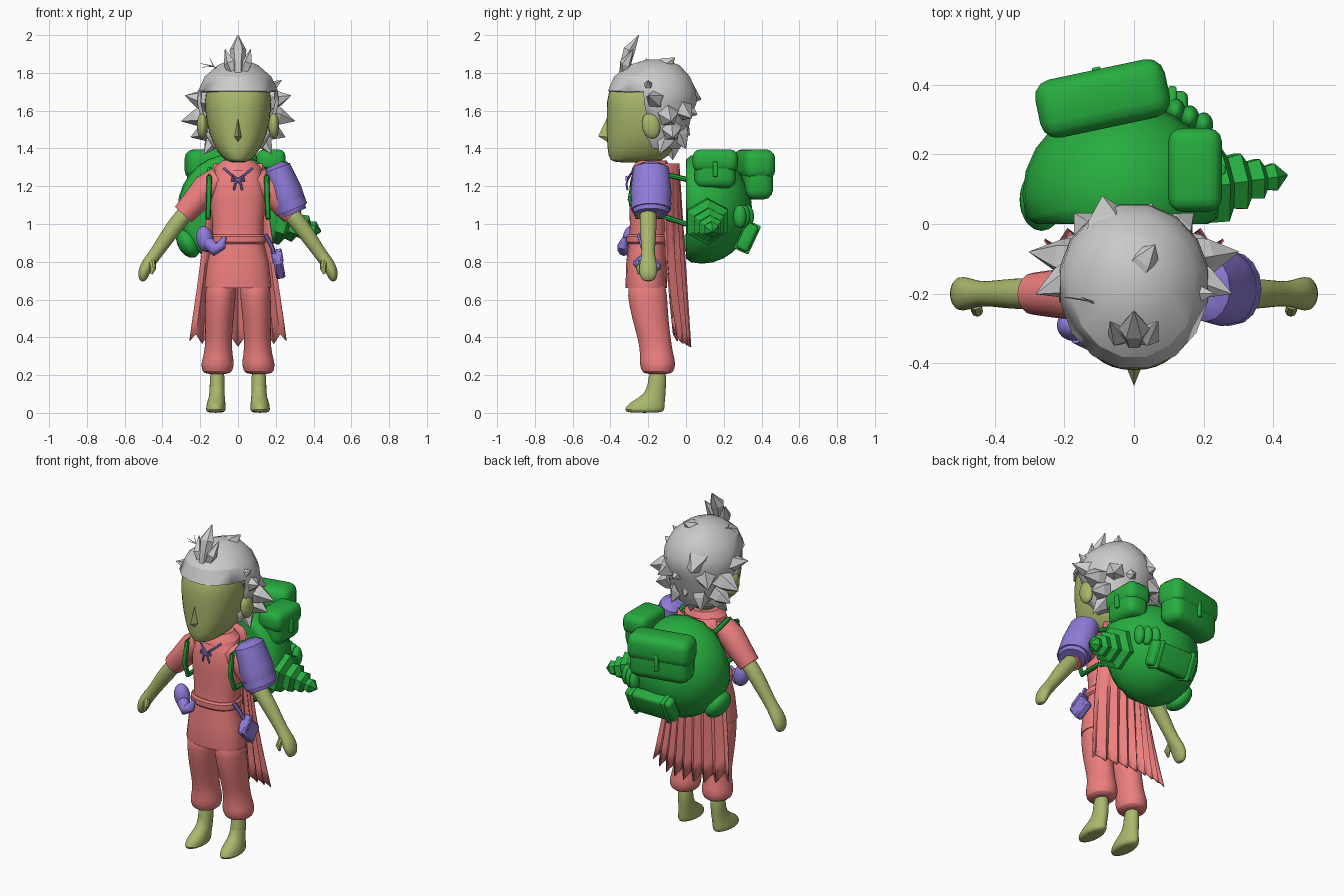
import bpy, bmesh, math
from mathutils import Vector, Matrix, Euler

if "Cube" in bpy.data.objects:
    bpy.data.objects.remove(bpy.data.objects["Cube"])


def mat(name, rgb):
    m = bpy.data.materials.new(name)
    m.diffuse_color = (*rgb, 1)
    m.use_nodes = True
    m.node_tree.nodes["Principled BSDF"].inputs["Base Color"].default_value = m.diffuse_color
    return m


SKIN = mat("skin", (0.40, 0.48, 0.15))
RED = mat("cloth", (0.85, 0.21, 0.21))
GREEN = mat("pack", (0.02, 0.42, 0.05))
PURPLE = mat("accent", (0.28, 0.20, 0.70))


def finish(name, bm, material=None, smooth=40, subsurf=0, recalc=True):
    if recalc:
        bmesh.ops.recalc_face_normals(bm, faces=bm.faces[:])
    me = bpy.data.meshes.new(name)
    bm.to_mesh(me)
    bm.free()
    ob = bpy.data.objects.new(name, me)
    bpy.context.collection.objects.link(ob)
    if material:
        me.materials.append(material)
    if subsurf:
        ob.modifiers.new("Subsurf", "SUBSURF").levels = subsurf
    if smooth:
        bpy.ops.object.select_all(action="DESELECT")
        ob.select_set(True)
        bpy.context.view_layer.objects.active = ob
        bpy.ops.object.shade_smooth_by_angle(angle=math.radians(smooth))
    return ob


def skin_rings(rings, caps=True):
    bm = bmesh.new()
    vs = [[bm.verts.new(p) for p in r] for r in rings]
    n = len(vs[0])
    for a, b in zip(vs, vs[1:]):
        for i in range(n):
            bm.faces.new((a[i], a[(i + 1) % n], b[(i + 1) % n], b[i]))
    if caps:
        bm.faces.new(vs[0][::-1])
        bm.faces.new(vs[-1])
    return bm


def loft(name, rings, material, sides=20, power=2.0, **kw):
    """Horizontal superellipse rings: (cx, cy, z, rx, ry)."""
    def pw(v):
        return math.copysign(abs(v) ** (2 / power), v)
    out = []
    for cx, cy, z, rx, ry in rings:
        ang = [2 * math.pi * (i + 0.5) / sides for i in range(sides)]
        out.append([(cx + rx * pw(math.cos(a)), cy + ry * pw(math.sin(a)), z) for a in ang])
    return finish(name, skin_rings(out), material, **kw)


def tube(name, pts, radii, material=None, sides=12, **kw):
    """Tube along points; a radius may be (across, along_y)."""
    pts = [Vector(p) for p in pts]
    out = []
    for i, p in enumerate(pts):
        t = (pts[min(i + 1, len(pts) - 1)] - pts[max(i - 1, 0)]).normalized()
        ref = Vector((0, 1, 0)) if abs(t.y) < 0.9 else Vector((0, 0, 1))
        s = (ref - t * ref.dot(t)).normalized()
        n = t.cross(s)
        r = radii[i] if isinstance(radii, (list, tuple)) else radii
        ra, rb = r if isinstance(r, tuple) else (r, r)
        out.append([p + n * ra * math.cos(2 * math.pi * k / sides)
                    + s * rb * math.sin(2 * math.pi * k / sides) for k in range(sides)])
    return finish(name, skin_rings(out), material, **kw)


def ball(name, c, r, material, rot=(0, 0, 0), **kw):
    bm = bmesh.new()
    bmesh.ops.create_uvsphere(bm, u_segments=24, v_segments=14, radius=1)
    bmesh.ops.transform(bm, verts=bm.verts, matrix=Matrix.LocRotScale(Vector(c), Euler(rot), Vector(r)))
    return finish(name, bm, material, **kw)


def box(name, c, size, material, rot=(0, 0, 0), bevel=0.03, segments=3):
    bm = bmesh.new()
    bmesh.ops.create_cube(bm, size=1)
    bmesh.ops.scale(bm, vec=size, verts=bm.verts)
    bmesh.ops.bevel(bm, geom=bm.edges[:], offset=bevel, segments=segments, profile=0.5, affect="EDGES")
    bmesh.ops.transform(bm, verts=bm.verts, matrix=Matrix.LocRotScale(Vector(c), Euler(rot), None))
    return finish(name, bm, material)


def spike(name, base, tip, w, flat=1.0):
    b, t = Vector(base), Vector(tip)
    return tube(name, [b, b.lerp(t, 0.4), t], [(w, w * flat), (w * 0.8, w * 0.8 * flat), 0.002],
                sides=5, smooth=0)


# Head, nose, neck, ears
loft("head", [(0, -.27, 1.325, .03, .10), (0, -.265, 1.335, .07, .14), (0, -.24, 1.385, .115, .178),
              (0, -.215, 1.48, .158, .207), (0, -.205, 1.6, .178, .218), (0, -.205, 1.7, .18, .215),
              (0, -.2, 1.79, .13, .16), (0, -.2, 1.82, .06, .08)], SKIN, power=2.3, subsurf=1)
bm = bmesh.new()
v = [bm.verts.new(p) for p in [(0, -.41, 1.58), (-.024, -.405, 1.46), (0, -.465, 1.465), (.024, -.405, 1.46), (0, -.40, 1.425)]]
for f in [(0, 1, 2), (0, 2, 3), (1, 4, 2), (2, 4, 3), (0, 3, 4, 1)]:
    bm.faces.new([v[i] for i in f])
finish("nose", bm, SKIN, smooth=0)
loft("neck", [(0, -.19, z, .055, .06) for z in (1.22, 1.37)], SKIN)
for s in (-1, 1):
    ball("ear", (s * .19, -.185, 1.52), (.028, .048, .07), SKIN, rot=(.2, 0, 0))

# Hair cap, open at the face
rings = [(0, -.13, 1.40, .13, .10), (0, -.14, 1.48, .18, .15), (0, -.17, 1.58, .205, .205), (0, -.175, 1.64, .22, .235),
         (0, -.18, 1.705, .215, .238), (0, -.18, 1.78, .18, .205), (0, -.17, 1.84, .11, .14), (0, -.16, 1.87, .04, .05)]
cap = loft("hair_cap", rings, None, sides=16, smooth=25)
bm = bmesh.new()
bm.from_mesh(cap.data)
gone = [f for f in bm.faces if f.calc_center_median().z < 1.70 and f.calc_center_median().y < -.19]
bmesh.ops.delete(bm, geom=gone, context="FACES")
bm.to_mesh(cap.data)
bm.free()
sol = cap.modifiers.new("Solidify", "SOLIDIFY")
sol.thickness, sol.offset = 0.02, -1

# Hair spikes at the sides and back
for s in (-1, 1):
    for base, tip, w in [((.16, -.15, 1.65), (.28, -.2, 1.68), .06), ((.16, -.10, 1.58), (.30, -.08, 1.545), .065),
                         ((.15, -.08, 1.50), (.25, -.07, 1.46), .06), ((.12, -.10, 1.46), (.18, -.14, 1.37), .05),
                         ((.10, -.04, 1.62), (.17, .03, 1.56), .07), ((.07, -.05, 1.50), (.10, 0, 1.40), .06)]:
        spike("hair_spike", (s * base[0], *base[1:]), (s * tip[0], *tip[1:]), w)
for base, tip, w in [((-.06, -.04, 1.70), (-.09, .08, 1.66), .09), ((.03, -.04, 1.62), (.05, .06, 1.58), .08),
                     ((0, -.06, 1.54), (0, .02, 1.47), .08), ((0, -.08, 1.44), (.02, -.07, 1.34), .06),
                     ((.17, -.2, 1.72), (.23, -.20, 1.76), .03), ((.02, -.12, 1.83), (.06, -.06, 1.88), .05)]:
    spike("hair_spike", base, tip, w)

# Topknot and stray strands
tube("topknot", [(0, -.33, 1.79), (0, -.32, 1.85), (0, -.30, 1.92), (0, -.25, 2.0)],
     [.03, .032, (.045, .036), .002], sides=6, smooth=0)
for s in (-1, 1):
    tube("topknot_side", [(s * .02, -.32, 1.79), (s * .045, -.32, 1.85), (s * .068, -.28, 1.925)],
         [.025, .032, .002], sides=5, smooth=0)
for dx, dz in ((-.20, 1.85), (-.19, 1.83), (-.15, 1.88)):
    tube("stray_strand", [(-.08, -.24, 1.80), (-.13, -.22, 1.835), (dx, -.21, dz)], [.004, .003, .001], sides=4)

# Tunic, belt and collar
loft("tunic", [(0, -.21, .66, .176, .11), (0, -.21, .675, .178, .111), (0, -.21, .8, .163, .107), (0, -.205, .91, .135, .098),
               (0, -.2, 1.0, .135, .098), (0, -.2, 1.12, .148, .102), (0, -.2, 1.22, .145, .098),
               (0, -.195, 1.28, .12, .085), (0, -.19, 1.32, .07, .07)], RED, sides=24, power=2.4)
loft("belt", [(0, -.205, .895, .14, .103), (0, -.205, .905, .15, .112), (0, -.205, .935, .15, .112),
              (0, -.205, .945, .14, .103)], RED, sides=24, power=2.4)
loft("collar", [(0, -.19, 1.28, .13, .10), (0, -.185, 1.30, .125, .10), (0, -.18, 1.335, .085, .08)], RED, smooth=25)
for s in (-1, 1):
    tube("collar_string", [(s * .075, -.27, 1.295), (s * .035, -.295, 1.26), (0, -.31, 1.235)], .006, PURPLE, sides=6)
    tube("bow_loop", [(0, -.31, 1.235), (s * .03, -.315, 1.25), (s * .035, -.315, 1.23), (0, -.31, 1.233)], .006, PURPLE, sides=6)
    tube("bow_tail", [(0, -.31, 1.235), (s * .015, -.315, 1.21), (s * .022, -.31, 1.18)], .006, PURPLE, sides=6)

# Limbs, mirrored
for s in (-1, 1):
    loft("trouser_leg", [(s * .11, -.15, .205, .055, .06), (s * .11, -.15, .215, .08, .085), (s * .108, -.15, .26, .09, .098),
                         (s * .105, -.155, .31, .076, .088), (s * .103, -.165, .38, .07, .087), (s * .1, -.19, .5, .076, .097),
                         (s * .092, -.205, .62, .083, .107), (s * .09, -.21, .72, .08, .1)], RED, subsurf=1)
    loft("foot", [(s * .118, -.22, 0, .045, .095), (s * .118, -.22, .015, .054, .108), (s * .116, -.21, .05, .05, .098),
                  (s * .112, -.175, .085, .042, .066), (s * .11, -.152, .13, .039, .046), (s * .11, -.15, .25, .042, .05)],
         SKIN, subsurf=1)
    tube("sleeve", [(s * .10, -.2, 1.235), (s * .17, -.2, 1.19), (s * .235, -.2, 1.11), (s * .29, -.2, 1.05)],
         [.07, .075, .068, .06], RED, sides=16)
    tube("arm", [(s * .24, -.2, 1.10), (s * .31, -.2, 1.02), (s * .37, -.2, .94), (s * .43, -.2, .85), (s * .465, -.2, .805),
                 (s * .492, -.2, .765), (s * .505, -.2, .72), (s * .505, -.2, .695)],
         [.045, .046, .043, .034, (.036, .042), (.034, .052), (.028, .045), (.012, .025)], SKIN, sides=16, subsurf=1)
    tube("thumb", [(s * .455, -.23, .80), (s * .45, -.25, .765), (s * .458, -.25, .735)], [.018, .017, .006], SKIN, sides=8)

# Shoulder guard on one arm
tube("shoulder_guard", [(.195, -.185, 1.315), (.205, -.185, 1.295), (.25, -.185, 1.17), (.275, -.185, 1.10), (.295, -.185, 1.055)],
     [(.04, .06), (.075, .095), (.09, .108), (.088, .105), (.07, .09)], PURPLE, sides=16)
tube("guard_rim", [(.268, -.185, 1.115), (.285, -.185, 1.075)], [(.091, .108), (.088, .105)], PURPLE, sides=16)

# Pleated cape with a zigzag hem
bm = bmesh.new()
cols, rows, grid = 32, 10, []
for j in range(rows + 1):
    t, row = j / rows, []
    for i in range(cols + 1):
        u = 2 * i / cols - 1
        hem = .35 + .022 * (1 - math.cos(i * math.pi / 2)) + .03 * u * u
        pleat = .018 * t * math.cos(i * math.pi / 2)
        y = -.035 + .045 * t - (.07 + .03 * math.sin(t * math.pi)) * u * u + pleat
        row.append(bm.verts.new((u * (.13 + .125 * t), y, 1.32 + (hem - 1.32) * t)))
    grid.append(row)
for a, b in zip(grid, grid[1:]):
    for i in range(cols):
        bm.faces.new((a[i], a[i + 1], b[i + 1], b[i]))
cape = finish("cape", bm, RED)
cape.modifiers.new("Solidify", "SOLIDIFY").thickness = 0.008

# Backpack body, flattened where it meets the back
bag = ball("pack_body", (-.035, .085, 1.08), (.285, .265, .29), GREEN)
for vert in bag.data.vertices:
    vert.co.y = max(vert.co.y, 0.0)
# Pockets with lids and straps
tilt = (0, 0, math.radians(12))
box("upper_pocket", (-.09, .36, 1.25), (.36, .15, .24), GREEN, rot=tilt, bevel=.05)
box("upper_pocket_lid", (-.09, .36, 1.315), (.38, .17, .16), GREEN, rot=tilt, bevel=.05)
box("upper_pocket_strap", (-.107, .44, 1.25), (.025, .02, .1), GREEN, rot=tilt, bevel=.005)
box("side_pocket", (.175, .155, 1.285), (.14, .22, .19), GREEN, bevel=.045)
box("side_pocket_lid", (.175, .155, 1.335), (.155, .24, .12), GREEN, bevel=.04)
box("side_pocket_strap", (.252, .155, 1.29), (.02, .025, .08), GREEN, bevel=.005)
ball("lower_pod", (-.265, .07, .90), (.055, .09, .085), GREEN, rot=(0, -.5, 0))
# Bedroll box under the upper pocket
lean = (math.radians(-25), 0, 0)
box("roll_box", (0, .325, .93), (.31, .07, .15), GREEN, rot=lean, bevel=.02)
for x in (-.11, .11):
    box("roll_box_band", (x, .325, .93), (.025, .085, .165), GREEN, rot=lean, bevel=.008)
# Beaded pouch
for k in range(3):
    ball("bead_pouch", (.12 + .04 * k, .325 - .02 * k, 1.04), (.027, .035, .06), GREEN)
# Tiered six-sided shell on the side
a, b = Vector((.17, .105, 1.03)), Vector((.44, .14, .96))
steps = [(0, .12), (.28, .125), (.36, .085), (.5, .092), (.57, .06), (.7, .066), (.76, .038), (.86, .045), (1, .003)]
tube("shell_cone", [a.lerp(b, t) for t, r in steps], [r for t, r in steps], GREEN, sides=6, smooth=0)
# Shoulder straps
for s in (-1, 1):
    tube("pack_strap", [(s * .13, .03, 1.23), (s * .145, -.10, 1.26), (s * .15, -.19, 1.29), (s * .152, -.275, 1.25),
                        (s * .155, -.295, 1.13), (s * .158, -.26, 1.04), (s * .16, -.12, 1.04), (s * .15, .03, .99)],
         .014, GREEN, sides=8)

# Belt pouch and hanging flask
ball("belt_pouch", (-.175, -.29, .92), (.045, .045, .07), PURPLE, rot=(0, -.2, 0))
tube("belt_horn", [(-.16, -.31, .90), (-.12, -.33, .865), (-.09, -.335, .885), (-.07, -.325, .93)],
     [.035, .035, .028, .01], PURPLE, sides=10)
tube("flask_cord", [(.145, -.25, .945), (.18, -.23, .88), (.195, -.21, .83)], .012, PURPLE, sides=6)
box("flask", (.215, -.205, .785), (.05, .11, .12), PURPLE, rot=(math.radians(40), math.radians(-10), 0), bevel=.01, segments=1)
box("flask_lid", (.207, -.22, .83), (.06, .09, .03), PURPLE, rot=(math.radians(40), math.radians(-10), 0), bevel=.006, segments=1)
